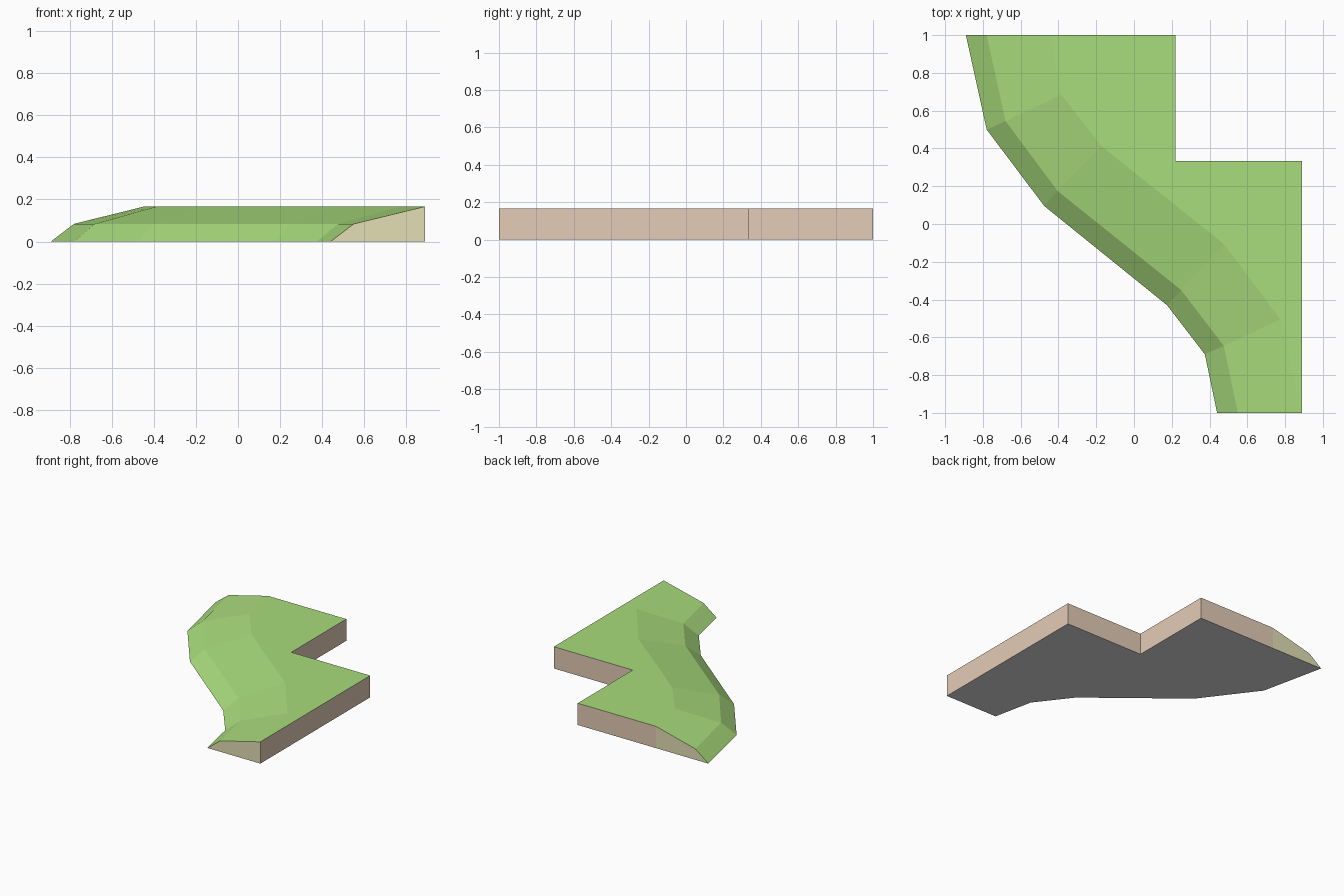
import bpy, bmesh

old = bpy.data.objects.get("Cube")
if old:
    bpy.data.objects.remove(old, do_unlink=True)


def srgb(h):
    c = [int(h[i:i + 2], 16) / 255 for i in (0, 2, 4)]
    return [v / 12.92 if v < 0.04045 else ((v + 0.055) / 1.055) ** 2.4 for v in c] + [1]


def material(name, h):
    m = bpy.data.materials.new(name)
    m.use_nodes = True
    m.diffuse_color = srgb(h)
    m.node_tree.nodes["Principled BSDF"].inputs["Base Color"].default_value = srgb(h)
    return m


GRASS, EARTH, BANK, BASE = range(4)
mats = [material("grass green", "a9dc7c"), material("earth tan", "e3ccb6"),
        material("bank olive", "e3dfb5"), material("underside pale grey", "dcdcdc")]

# Contour lines of the winding bank, back to front: foot, ledge, crest
MID, TOP = 0.084, 0.167
contours = [
    (0, [(-.89, 1), (-.78, .5), (-.475, .095), (.175, -.43), (.375, -.69), (.44, -1)]),
    (MID, [(-.78, 1), (-.68, .545), (-.405, .175), (.25, -.35), (.475, -.645), (.55, -1)]),
    (TOP, [(-.445, 1), (-.385, .685), (-.17, .41), (.475, -.105), (.775, -.505), (.89, -1)]),
]
# Square-cut far side, front to back, with the notch
corners = [(.89, .333), (.22, .333), (.22, 1)]

bm = bmesh.new()


def points(z, pts):
    return [bm.verts.new((x, y, z)) for x, y in pts]


def face(verts, mat):
    bm.faces.new(verts).material_index = mat


foot, ledge, crest = (points(z, pts) for z, pts in contours)
low = points(0, [(.89, -1)] + corners + [(-.445, 1)])
high = [crest[-1]] + points(TOP, corners) + [crest[0]]

# Sloping bank in two bands
for a, b in ((foot, ledge), (ledge, crest)):
    for i in range(len(a) - 1):
        face((a[i], a[i + 1], b[i + 1], b[i]), GRASS)

# Flat top and underside
face(crest + high[1:-1], GRASS)
face(foot + low, BASE)

# Straight side walls
for i in range(len(low) - 1):
    face((low[i], low[i + 1], high[i + 1], high[i]), EARTH)

# End sections of the bank
for i, j in ((0, -1), (-1, 0)):
    face((foot[i], ledge[i], crest[i], low[j]), BANK)

bmesh.ops.recalc_face_normals(bm, faces=bm.faces)
mesh = bpy.data.meshes.new("hill_bank_tile")
bm.to_mesh(mesh)
bm.free()
for m in mats:
    mesh.materials.append(m)
tile = bpy.data.objects.new("hill_bank_tile", mesh)
bpy.context.collection.objects.link(tile)
